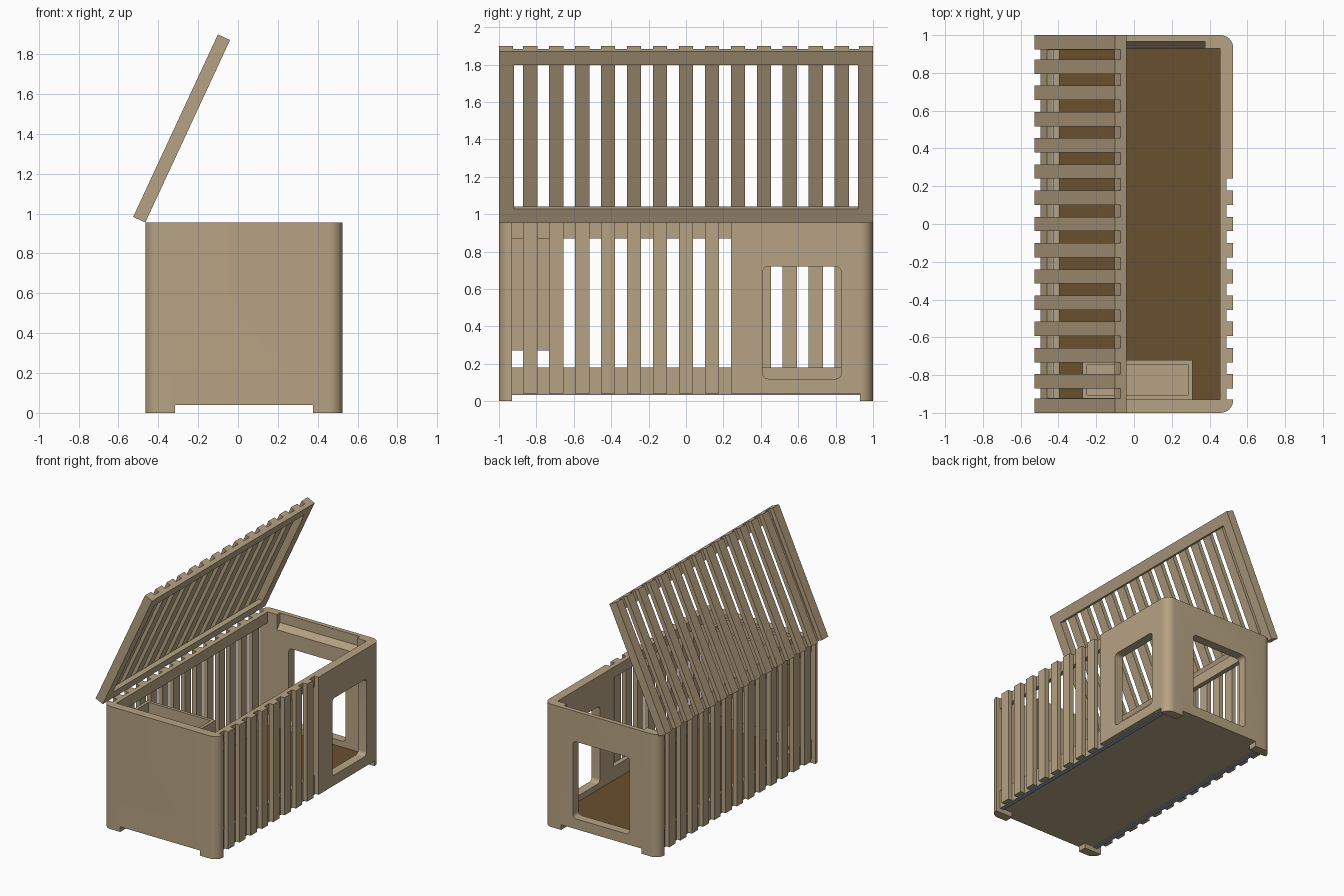
import bpy, bmesh, math
from mathutils import Matrix, Vector

if "Cube" in bpy.data.objects:
    bpy.data.objects.remove(bpy.data.objects["Cube"])


def material(name, color):
    m = bpy.data.materials.new(name)
    m.diffuse_color = (*color, 1)
    m.use_nodes = True
    m.node_tree.nodes["Principled BSDF"].inputs["Base Color"].default_value = m.diffuse_color
    return m


WOOD = material("light wood", (0.47, 0.365, 0.23))
FLOOR = material("dark brown floor", (0.14, 0.08, 0.028))
METAL = material("grey metal", (0.30, 0.34, 0.40))


def finish(bm, name, mat):
    bmesh.ops.recalc_face_normals(bm, faces=bm.faces)
    me = bpy.data.meshes.new(name)
    bm.to_mesh(me)
    bm.free()
    me.materials.append(mat)
    ob = bpy.data.objects.new(name, me)
    bpy.context.collection.objects.link(ob)
    return ob


def boxes(name, ranges, mat=WOOD, frame=Matrix.Identity(4)):
    """One object from several boxes given as (x0,x1,y0,y1,z0,z1)."""
    bm = bmesh.new()
    for x0, x1, y0, y1, z0, z1 in ranges:
        m = (Matrix.Translation(((x0 + x1) / 2, (y0 + y1) / 2, (z0 + z1) / 2))
             @ Matrix.Diagonal((x1 - x0, y1 - y0, z1 - z0, 1)))
        bmesh.ops.create_cube(bm, size=1, matrix=frame @ m)
    return finish(bm, name, mat)


def prism(name, points, offset, mat=WOOD):
    """Extrude a closed profile along an offset vector."""
    bm = bmesh.new()
    face = bm.faces.new([bm.verts.new(p) for p in points])
    ext = bmesh.ops.extrude_face_region(bm, geom=[face])
    moved = [v for v in ext["geom"] if isinstance(v, bmesh.types.BMVert)]
    bmesh.ops.translate(bm, verts=moved, vec=Vector(offset))
    if face.is_valid and len(bm.faces) == len(points) + 1:
        bm.faces.new(face.verts)
    return finish(bm, name, mat)


def rounded(a0, a1, b0, b1, radii, n=8):
    """Rounded rectangle; radii for corners (a1,b1),(a0,b1),(a0,b0),(a1,b0)."""
    pts = []
    corners = [(a1, b1), (a0, b1), (a0, b0), (a1, b0)]
    for k, ((a, b), r) in enumerate(zip(corners, radii)):
        if r == 0:
            pts.append((a, b))
            continue
        ca = a - r if a == a1 else a + r
        cb = b - r if b == b1 else b + r
        for i in range(n + 1):
            t = math.pi / 2 * (k + i / n)
            pts.append((ca + r * math.cos(t), cb + r * math.sin(t)))
    return pts


def cut(ob, cutter):
    mod = ob.modifiers.new("cut", 'BOOLEAN')
    mod.operation = 'DIFFERENCE'
    mod.solver = 'EXACT'
    mod.object = cutter
    cutter.hide_render = True
    bpy.context.view_layer.objects.active = ob
    bpy.ops.object.modifier_apply(modifier=mod.name)
    bpy.data.objects.remove(cutter)


def smooth(ob):
    bpy.ops.object.select_all(action='DESELECT')
    ob.select_set(True)
    bpy.context.view_layer.objects.active = ob
    bpy.ops.object.shade_smooth_by_angle(angle=math.radians(30))


X0, X1, TOP, BASE, T = -0.465, 0.525, 0.955, 0.04, 0.07
H = T / 2

# end walls with rounded outer corners, standing on feet
R = 0.068
front = prism("front_wall", [(x, y, 0) for x, y in
              rounded(X0, X1, -1, -1 + T, (0, 0, R, R))], (0, 0, TOP))
back = prism("back_wall", [(x, y, 0) for x, y in
             rounded(X0, X1, 1 - T, 1, (R, R, 0, 0))], (0, 0, TOP))
for wall in (front, back):
    cut(wall, boxes("foot_gap", [(-0.315, 0.375, -1.2, 1.2, -0.1, BASE)]))

# back window and the sloped notch inside the back wall
hole = rounded(-0.215, 0.275, 0.12, 0.72, (0.03,) * 4)
cut(back, prism("back_hole", [(x, 0.8, z) for x, z in hole], (0, 0.4, 0)))
notch = [(0.90, 0.80), (0.965, 0.88), (0.965, 1.1), (0.90, 1.1)]
cut(back, prism("notch", [(-0.315, y, z) for y, z in notch], (0.69, 0, 0)))

# solid side panel with window
panel = boxes("side_panel", [(X1 - T, X1, 0.24, 1 - T, BASE, TOP)])
hole = rounded(0.41, 0.83, 0.12, 0.72, (0.03,) * 4)
cut(panel, prism("side_hole", [(0.3, y, z) for y, z in hole], (0.4, 0, 0)))
for ob in (front, back, panel):
    smooth(ob)

# slatted walls: outer slats over inner rails
centres = [i * 0.1388 for i in range(-6, 7)]
S = 0.038
boxes("left_slats", [(X0, X0 + H, c - S, c + S, BASE, TOP) for c in centres])
boxes("right_slats", [(X1 - H, X1, c - S, c + S, BASE, TOP)
                      for c in centres if c < 0.2])
levels = [(BASE, 0.18), (0.87, TOP)]
boxes("left_rails", [(X0 + H, X0 + T, -0.93, 0.93, a, b) for a, b in levels])
boxes("right_rails", [(X1 - T, X1 - H, -0.93, 0.24, a, b) for a, b in levels])

# floor board, brown lining and metal strips underneath
boxes("floor_board", [(X0 + T, X1 - T, -0.93, 0.93, BASE, 0.065)])
boxes("floor_lining", [(X0 + T, X1 - T, -0.93, 0.93, 0.065, 0.074)], FLOOR)
boxes("floor_strips", [(x, x + 0.035, -0.93, 0.93, 0.033, BASE)
                       for x in (X0 + H, X1 - T)], METAL)

# open feed box on the front wall
bx0, bx1, by0, by1, bz0, bz1, w = -0.272, 0.31, -0.93, -0.72, 0.27, 0.93, 0.024
boxes("feed_box", [
    (bx0, bx0 + w, by0, by1, bz0, bz1), (bx1 - w, bx1, by0, by1, bz0, bz1),
    (bx0 + w, bx1 - w, by1 - w, by1, bz0, bz1),
    (bx0 + w, bx1 - w, by0, by0 + w, bz0, bz1),
    (bx0 + w, bx1 - w, by0 + w, by1 - w, bz0, bz0 + w)])

# open lid: local x = thickness (outward negative), local z = along the lid
tilt = math.atan2(0.425, 0.915)
hinge = Matrix.Translation((X0, 0, TOP)) @ Matrix.Rotation(tilt, 4, 'Y')
L, F, D = 1.009, 0.08, 0.067
boxes("lid_frame", [(-D / 2, 0, -1, 1, 0, F), (-D / 2, 0, -1, 1, L - F, L),
                    (-D / 2, 0, -1, -0.92, F, L - F),
                    (-D / 2, 0, 0.92, 1, F, L - F)], frame=hinge)
boxes("lid_slats", [(-D, -D / 2, c - S, c + S, 0, L) for c in centres]
      + [(-D, -D / 2, -1, -0.925, 0, L), (-D, -D / 2, 0.925, 1, 0, L)],
      frame=hinge)
